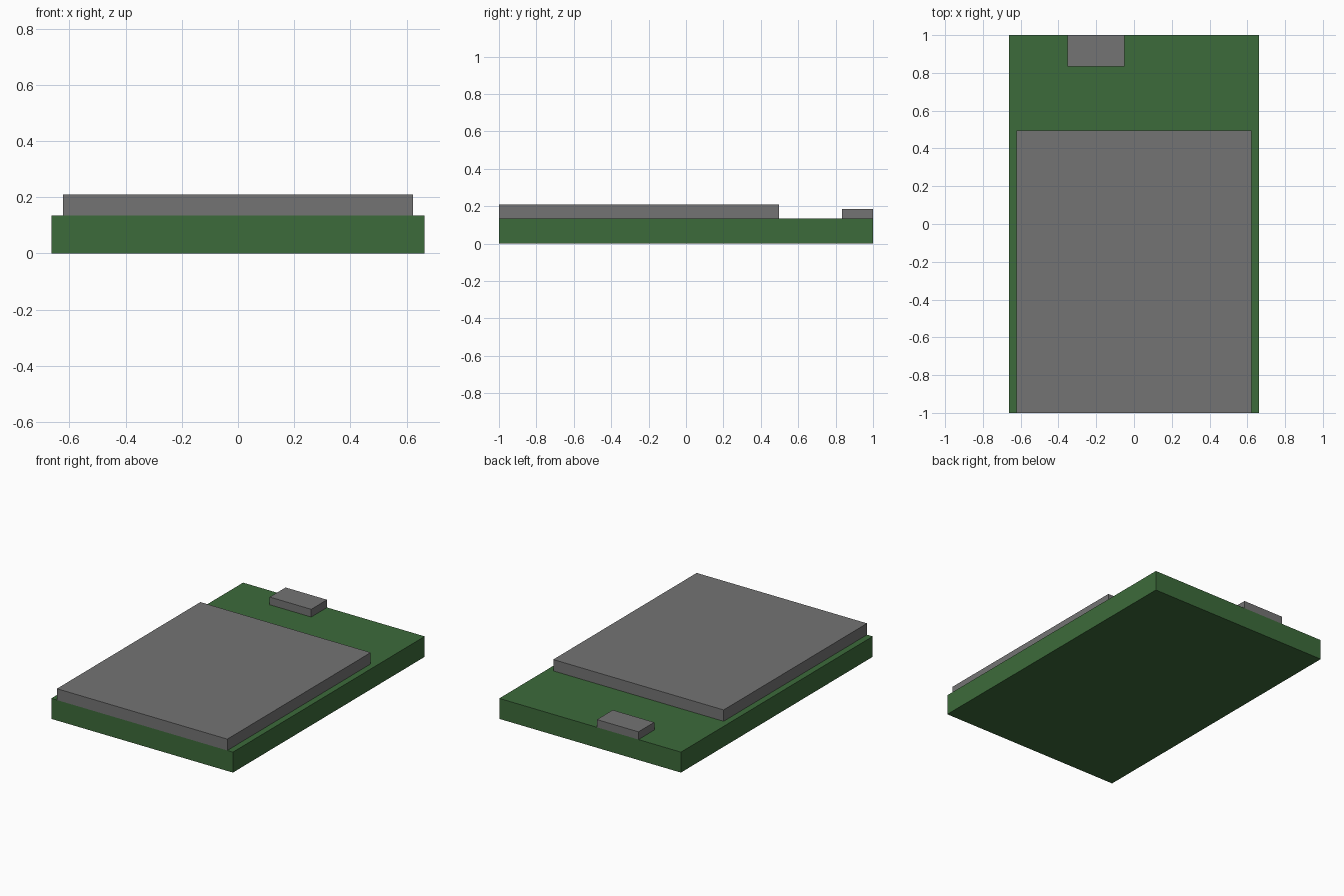
import bpy

cube = bpy.data.objects.get("Cube")
if cube:
    bpy.data.objects.remove(cube, do_unlink=True)


def make_material(name, rgb):
    mat = bpy.data.materials.new(name)
    mat.use_nodes = True
    color = (*rgb, 1.0)
    mat.diffuse_color = color
    mat.node_tree.nodes["Principled BSDF"].inputs["Base Color"].default_value = color
    return mat


def make_box(name, x, y, z, mat):
    """Box spanning the given (min, max) range on each axis."""
    spans = (x, y, z)
    bpy.ops.mesh.primitive_cube_add(size=1, location=[(a + b) / 2 for a, b in spans])
    box = bpy.context.object
    box.name = name
    box.scale = [b - a for a, b in spans]
    bpy.ops.object.transform_apply(location=False, rotation=False, scale=True)
    box.data.materials.append(mat)
    return box


green = make_material("board green", (0.046, 0.147, 0.043))
grey = make_material("metal grey", (0.175, 0.175, 0.175))

BOARD_TOP = 0.135

# Circuit board slab
make_box("board", (-0.663, 0.663), (-1.0, 1.0), (0.0, BOARD_TOP), green)
# Large flat module, flush with the front edge
make_box("module", (-0.622, 0.622), (-1.0, 0.496), (BOARD_TOP, 0.21), grey)
# Small connector, flush with the back edge
make_box("connector", (-0.353, -0.05), (0.835, 1.0), (BOARD_TOP, 0.186), grey)
